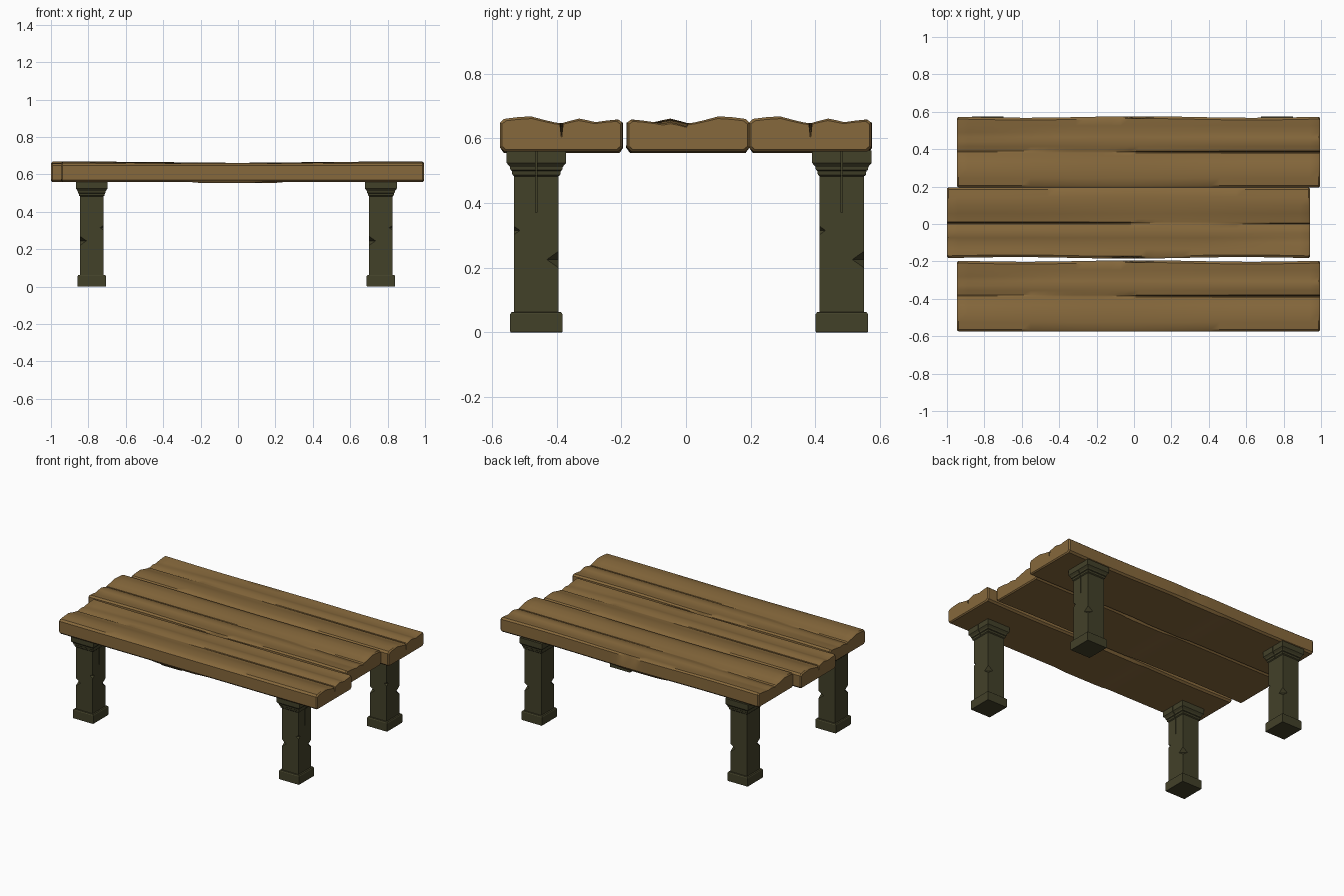
import bpy, bmesh, math
from mathutils import Matrix, Vector

if "Cube" in bpy.data.objects:
    bpy.data.objects.remove(bpy.data.objects["Cube"])


def material(name, rgb):
    m = bpy.data.materials.new(name)
    m.diffuse_color = (*rgb, 1)
    m.use_nodes = True
    m.node_tree.nodes["Principled BSDF"].inputs["Base Color"].default_value = m.diffuse_color
    return m


WOOD = material("wood", (0.24, 0.14, 0.045))
DARK = material("dark_wood", (0.055, 0.052, 0.022))


def loft(bm, rings):
    loops = [[bm.verts.new(p) for p in r] for r in rings]
    n = len(loops[0])
    for a, b in zip(loops, loops[1:]):
        for i in range(n):
            j = (i + 1) % n
            bm.faces.new((a[i], a[j], b[j], b[i]))
    bm.faces.new(loops[0][::-1])
    bm.faces.new(loops[-1])
    bmesh.ops.recalc_face_normals(bm, faces=bm.faces)


def to_mesh(bm, name, mat):
    me = bpy.data.meshes.new(name)
    bm.to_mesh(me)
    bm.free()
    me.materials.append(mat)
    return me


def place(name, me, loc=(0, 0, 0), turn=0):
    ob = bpy.data.objects.new(name, me)
    ob.location = loc
    ob.rotation_euler.z = turn
    bpy.context.collection.objects.link(ob)
    return ob


def ease(t):
    t = max(0, min(1, t))
    return t * t * (3 - 2 * t)


# Plank: worn top profile (y, z) with a crack that opens towards +x
TOP = [(-.178, .66), (-.14, .665), (-.095, .668), (-.05, .656), (-.02, .649),
       (-.005, .647), (0, .646), (.005, .648), (.03, .655), (.055, .661),
       (.08, .656), (.105, .650), (.14, .655), (.178, .658)]
HALF_L, HALF_W = 0.97, 0.19


def section(u, shrink=0):
    crack = 0.05 * ease((u + 0.2) / 0.9)
    left = ease((-u - 0.3) / 0.67)
    mid = 1 - ease(abs(u + 0.1) / 0.8)
    wave = 0.004 * math.cos(5.2 * u)
    low = 0.56 - 0.006 * (1 - ease((abs(u + 0.08) - 0.14) / 0.06))
    right_w = HALF_W - 0.003 + wave
    pts = [(-HALF_W + .012, low), (-HALF_W, .571), (-HALF_W, .648)]
    for v, z in TOP:
        z -= 0.3 * mid * (z - 0.648)
        if v == 0:
            z -= crack
        if 0 < v < 0.1:
            z -= 0.011 * left
        pts.append((min(v, right_w - .012), z))
    # small chip on the edge at mid length
    chip = 0.012 * max(0, 1 - abs(u) / 0.1)
    pts += [(right_w - chip, .648 - chip), (right_w, .571), (right_w - .012, low)]
    k = 1 - shrink / HALF_W
    return [(u, v * k, .61 + (z - .61) * (1 - shrink / .05)) for v, z in pts]


bm = bmesh.new()
N = 40
inner = HALF_L - 0.008
rings = [section(-HALF_L, .006)]
rings += [section(-inner + 2 * inner * i / N) for i in range(N + 1)]
rings += [section(HALF_L, .006)]
loft(bm, rings)
plank = to_mesh(bm, "plank", WOOD)
parts = [place("front_plank", plank, (0.025, -0.385, 0)),
         place("middle_plank", plank, (-0.03, 0.006, 0), math.pi),
         place("back_plank", plank, (0.025, 0.385, 0))]

# Leg: square profile (half x, half y, z) with foot and stepped capital
LEG = [(.074, .080, 0), (.076, .081, .004), (.076, .081, .056), (.072, .077, .062),
       (.0625, .0685, .063), (.0625, .0685, .482), (.068, .074, .487), (.070, .076, .499),
       (.074, .080, .502), (.075, .082, .512), (.085, .092, .524), (.085, .092, .562)]
bm = bmesh.new()
loft(bm, [[(-x, -y, z), (x, -y, z), (x, y, z), (-x, y, z)] for x, y, z in LEG])
leg_mesh = to_mesh(bm, "leg", DARK)


# Cutters: corner notches and a vertical split
def notch(bm, loc, turn, size):
    m = (Matrix.Translation(loc) @ Matrix.Rotation(turn, 4, 'Z')
         @ Matrix.Rotation(math.pi / 4, 4, 'X') @ Matrix.Diagonal((.15, size, size, 1)))
    bmesh.ops.create_cube(bm, size=1, matrix=m)


bm = bmesh.new()
q = math.pi / 4
notch(bm, (-.0625, -.0685, .245), -q, .034)
notch(bm, (.0625, .0685, .225), -q, .036)
notch(bm, (.0625, -.0685, .315), q, .018)
bmesh.ops.create_cube(bm, size=1, matrix=Matrix.Translation((.08, 0, .47))
                      @ Matrix.Diagonal((.05, .004, .2, 1)))
cutter = place("notch_cutter", to_mesh(bm, "notch_cutter", DARK))
cutter.hide_render = True

blank = place("leg_blank", leg_mesh)
mod = blank.modifiers.new("notches", 'BOOLEAN')
mod.operation = 'DIFFERENCE'
mod.solver = 'EXACT'
mod.object = cutter
dg = bpy.context.evaluated_depsgraph_get()
carved = bpy.data.meshes.new_from_object(blank.evaluated_get(dg))
bpy.data.objects.remove(blank)
bpy.data.objects.remove(cutter)

# Four legs
for sy, y in (("front", -.463), ("back", .482)):
    for sx, x in (("left", -.782), ("right", .764)):
        place(f"{sy}_{sx}_leg", carved, (x, y, 0))

# Smooth shading on the planks
bpy.ops.object.select_all(action='DESELECT')
for ob in parts:
    ob.select_set(True)
bpy.context.view_layer.objects.active = parts[0]
bpy.ops.object.shade_smooth_by_angle(angle=math.radians(35))
